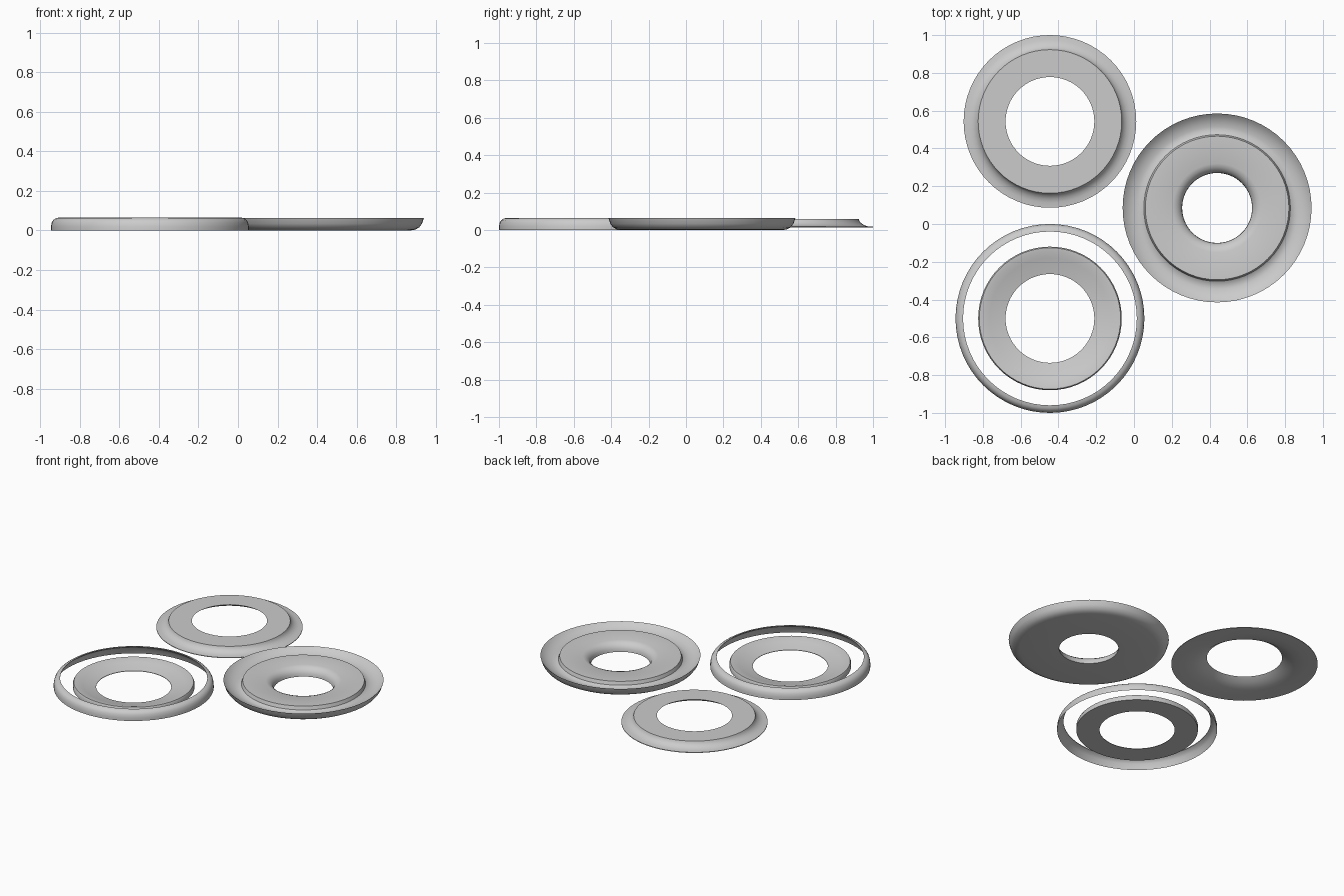
import bpy
import bmesh
import math

if "Cube" in bpy.data.objects:
    bpy.data.objects.remove(bpy.data.objects["Cube"])

SEGMENTS = 64

grey = bpy.data.materials.new("light_grey")
grey.diffuse_color = (0.6, 0.6, 0.6, 1)
grey.use_nodes = True
grey.node_tree.nodes["Principled BSDF"].inputs["Base Color"].default_value = grey.diffuse_color


def lathe(name, centre, profile):
    """Sweep a closed (radius, height) profile around a vertical axis."""
    bm = bmesh.new()
    rings = []
    for i in range(SEGMENTS):
        a = 2 * math.pi * i / SEGMENTS
        rings.append([bm.verts.new((r * math.cos(a), r * math.sin(a), z))
                      for r, z in profile])
    n = len(profile)
    for i in range(SEGMENTS):
        here, there = rings[i], rings[(i + 1) % SEGMENTS]
        for j in range(n):
            k = (j + 1) % n
            bm.faces.new((here[j], there[j], there[k], here[k]))
    bmesh.ops.recalc_face_normals(bm, faces=bm.faces[:])
    mesh = bpy.data.meshes.new(name)
    bm.to_mesh(mesh)
    bm.free()
    mesh.materials.append(grey)
    obj = bpy.data.objects.new(name, mesh)
    obj.location = (centre[0], centre[1], 0)
    bpy.context.collection.objects.link(obj)
    bpy.ops.object.select_all(action='DESELECT')
    obj.select_set(True)
    bpy.context.view_layer.objects.active = obj
    bpy.ops.object.shade_smooth_by_angle(angle=math.radians(35))
    return obj


# Dish with a bore, a raised flat platform, a groove and a sharp upturned rim
lathe("base_dish", (0.44, 0.085), [
    (0.185, 0.0), (0.43, 0.0), (0.455, 0.004), (0.475, 0.015),
    (0.49, 0.034), (0.50, 0.064),
    (0.485, 0.05), (0.46, 0.036), (0.43, 0.027), (0.405, 0.027),
    (0.388, 0.037), (0.38, 0.06),
    (0.235, 0.06), (0.215, 0.053), (0.198, 0.04), (0.187, 0.02)])

# Flanged ring: flat top, coved brim, underside rising to the hole
lathe("flanged_ring", (-0.445, 0.543), [
    (0.235, 0.06), (0.38, 0.06), (0.384, 0.05), (0.392, 0.038),
    (0.41, 0.026), (0.43, 0.02), (0.457, 0.018),
    (0.457, 0.014), (0.38, 0.015), (0.32, 0.022), (0.27, 0.037)])

# Thin rounded cover rim
lathe("cover_rim", (-0.445, -0.5), [
    (0.50, 0.0), (0.50, 0.02), (0.496, 0.04), (0.488, 0.053),
    (0.475, 0.062), (0.46, 0.065),
    (0.46, 0.061), (0.475, 0.052), (0.487, 0.036), (0.495, 0.012)])

# Inner ring of the cover: flat below, hollowed top thinning towards the hole
lathe("cover_inner_ring", (-0.445, -0.5), [
    (0.235, 0.0), (0.38, 0.0), (0.38, 0.025), (0.374, 0.036),
    (0.355, 0.034), (0.32, 0.024), (0.28, 0.013), (0.235, 0.003)])
